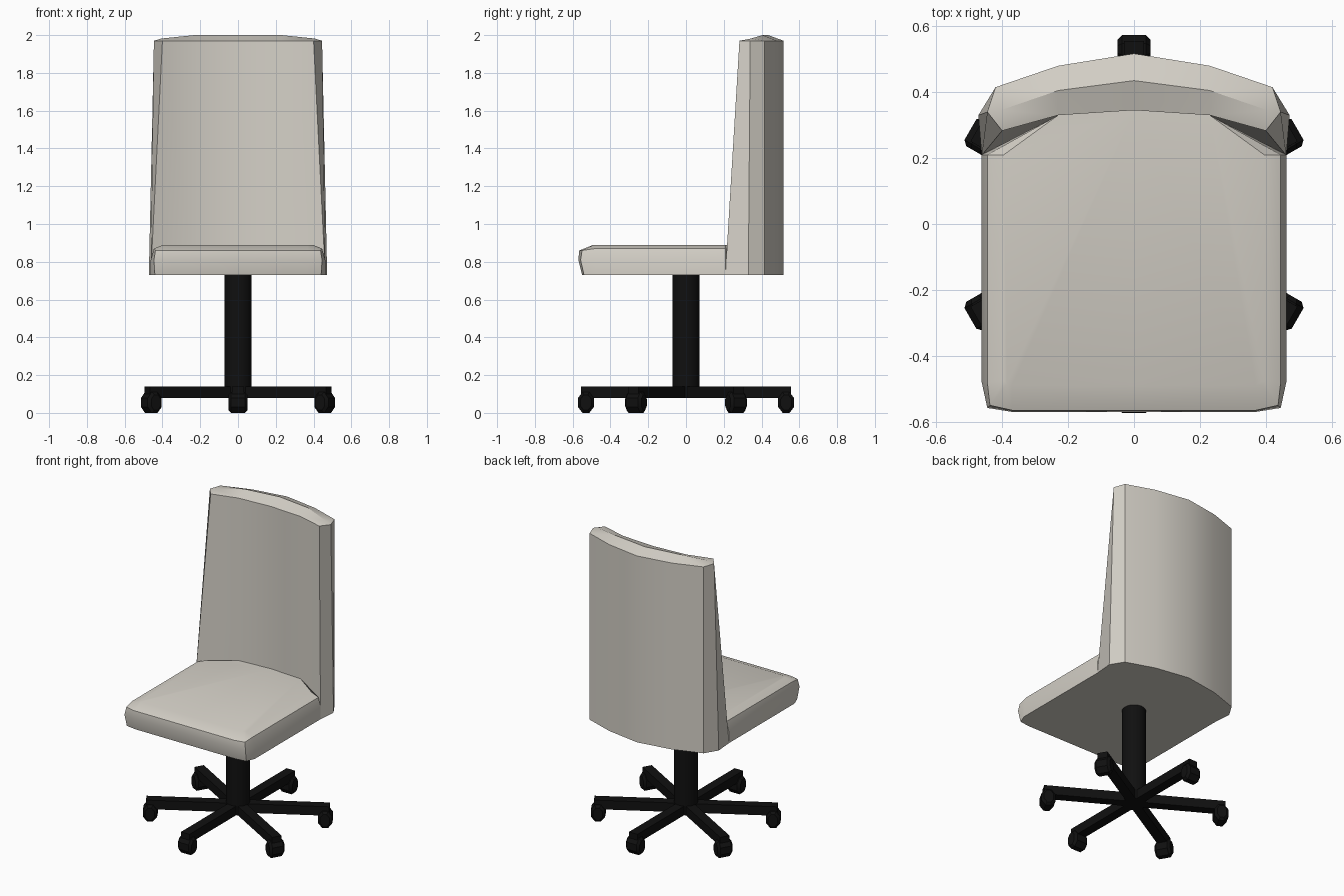
import bpy, bmesh, math
from mathutils import Matrix, Vector

if "Cube" in bpy.data.objects:
    bpy.data.objects.remove(bpy.data.objects["Cube"])


def material(name, rgb):
    m = bpy.data.materials.new(name)
    m.diffuse_color = (*rgb, 1)
    m.use_nodes = True
    m.node_tree.nodes["Principled BSDF"].inputs["Base Color"].default_value = m.diffuse_color
    return m


FABRIC = material("light grey upholstery", (0.66, 0.63, 0.57))
BLACK = material("black plastic", (0.005, 0.005, 0.005))


def finish(bm, name, mat):
    bmesh.ops.recalc_face_normals(bm, faces=bm.faces)
    me = bpy.data.meshes.new(name)
    bm.to_mesh(me)
    bm.free()
    me.materials.append(mat)
    me.shade_smooth()
    me.set_sharp_from_angle(angle=math.radians(30))
    ob = bpy.data.objects.new(name, me)
    bpy.context.collection.objects.link(ob)
    return ob


def loft_half(rings):
    """Bridge half outlines (x >= 0) and close the bottom."""
    bm = bmesh.new()
    vs = [[bm.verts.new(p) for p in r] for r in rings]
    for a, b in zip(vs, vs[1:]):
        for i in range(len(a) - 1):
            bm.faces.new((a[i], a[i + 1], b[i + 1], b[i]))
    bm.faces.new(vs[0])
    return bm, vs


def mirror_x(bm):
    geom = bm.verts[:] + bm.edges[:] + bm.faces[:]
    bmesh.ops.mirror(bm, geom=geom, axis='X', merge_dist=0.0005)
    bmesh.ops.remove_doubles(bm, verts=bm.verts, dist=0.0005)


# Seat cushion: half outlines stacked from underside to crown
def seat_ring(front, corner, side, z_front, z_side, y_side=-0.48):
    return [(0, front, z_front), (0.37, front, z_front),
            (corner[0], corner[1], z_front), (side, y_side, z_side),
            (side, 0.21, z_side), (0.23, 0.33, z_side), (0, 0.345, z_side)]


bm, vs = loft_half([
    seat_ring(-0.55, (0.44, -0.54), 0.462, 0.73, 0.73),
    seat_ring(-0.57, (0.445, -0.558), 0.462, 0.81, 0.81),
    seat_ring(-0.565, (0.437, -0.55), 0.445, 0.86, 0.87),
    seat_ring(-0.49, (0.385, -0.485), 0.395, 0.89, 0.89, -0.475),
])
bm.faces.new(vs[-1])
mirror_x(bm)
finish(bm, "seat", FABRIC)

# Curved backrest: tapering shell with a ridged top
base = [(0, .345), (.23, .33), (.462, .208), (.472, .33), (.42, .415), (.23, .48), (0, .517)]
head = [(0, .345), (.23, .33), (.40, .283), (.445, .34), (.42, .415), (.23, .48), (0, .517)]
bm, vs = loft_half([[(x, y, 0.73) for x, y in base], [(x, y, 1.97) for x, y in head]])
t = vs[1]
r0, r1, r2 = [bm.verts.new(p) for p in ((0, .435, 2.0), (.23, .405, 2.0), (.405, .345, 1.982))]
for f in ((t[0], t[1], r1, r0), (t[1], t[2], r2, r1), (t[2], t[3], r2),
          (t[3], t[4], r2), (t[4], t[5], r1, r2), (t[5], t[6], r0, r1)):
    bm.faces.new(f)
mirror_x(bm)
finish(bm, "backrest", FABRIC)

# Central column
bm = bmesh.new()
bmesh.ops.create_cone(bm, cap_ends=True, segments=24, radius1=0.072, radius2=0.072, depth=0.655,
                      matrix=Matrix.Translation((0, 0, 0.4075)))
finish(bm, "column", BLACK)

# Six spokes with a caster at each end
for k in range(6):
    turn = Matrix.Rotation(math.radians(30 + 60 * k), 4, 'Z')
    bm = bmesh.new()
    bmesh.ops.create_cube(bm, size=1, matrix=turn @ Matrix.Translation((0.2775, 0, 0.11))
                          @ Matrix.Diagonal((0.555, 0.062, 0.06, 1)))
    finish(bm, f"base_leg_{k + 1}", BLACK)

    bm = bmesh.new()
    rr = 1 / math.cos(math.pi / 8)
    bmesh.ops.create_cone(bm, cap_ends=True, segments=8, radius1=rr, radius2=rr, depth=0.1,
                          matrix=Matrix.Rotation(math.pi / 2, 4, 'X')
                          @ Matrix.Rotation(math.pi / 8, 4, 'Z'))
    bmesh.ops.transform(bm, verts=bm.verts, matrix=Matrix.Diagonal((0.043, 1, 0.055, 1)))
    rims = [e for e in bm.edges if abs(e.verts[0].co.y - e.verts[1].co.y) < 0.01]
    bmesh.ops.bevel(bm, geom=rims, offset=0.014, segments=1, affect='EDGES')
    bmesh.ops.transform(bm, verts=bm.verts, matrix=turn @ Matrix.Translation((0.53, 0, 0.055)))
    finish(bm, f"caster_{k + 1}", BLACK)
